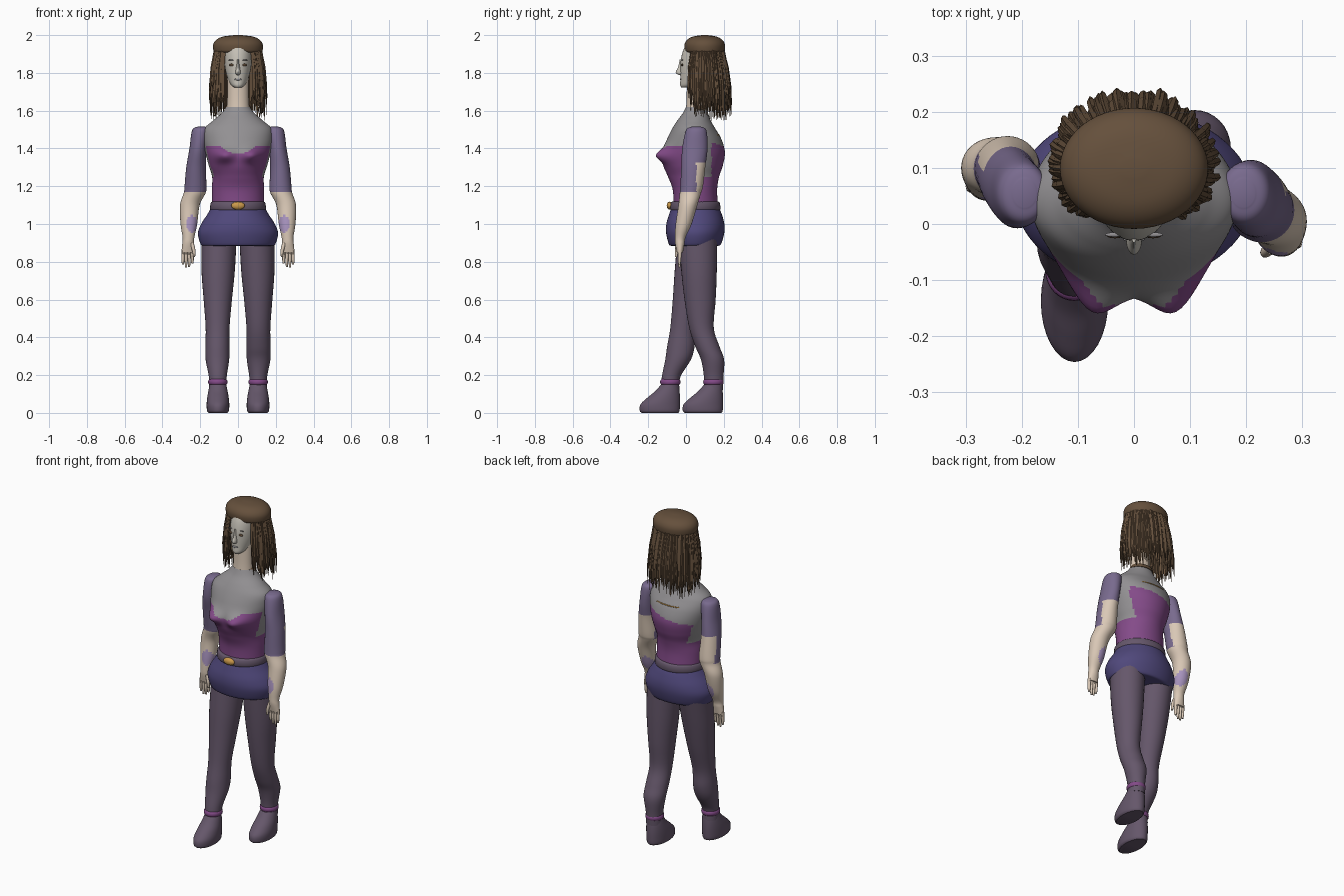
import bpy, math, random

random.seed(7)
old = bpy.data.objects.get("Cube")
if old:
    bpy.data.objects.remove(old, do_unlink=True)
parts = []


def material(name, r, g, b):
    m = bpy.data.materials.new(name)
    m.use_nodes = True
    m.diffuse_color = (r, g, b, 1)
    bsdf = next(n for n in m.node_tree.nodes if n.type == 'BSDF_PRINCIPLED')
    bsdf.inputs["Base Color"].default_value = (r, g, b, 1)
    return m


HAIR = material("hair_brown", .13, .08, .045)
SKIN = material("warm_skin", .70, .58, .47)
FACE = material("pale_face", .56, .53, .47)
GREY = material("top_grey", .29, .28, .29)
PLUM = material("bodice_plum", .23, .07, .25)
SLEEVE = material("sleeve_violet", .19, .145, .27)
SHORTS = material("shorts_indigo", .08, .065, .20)
LEGGING = material("legging_mauve", .13, .095, .145)
LAVENDER = material("lavender", .40, .30, .53)
GOLD = material("gold", .60, .32, .07)


def mesh_object(name, verts, faces, mats, rule=None):
    me = bpy.data.meshes.new(name)
    me.from_pydata(verts, [], faces)
    for m in mats:
        me.materials.append(m)
    if rule:
        for p in me.polygons:
            p.material_index = rule(*p.center)
    ob = bpy.data.objects.new(name, me)
    bpy.context.collection.objects.link(ob)
    parts.append(ob)
    return ob


def spline(a, b, c, d, t):
    return b + .5 * t * (c - a + t * (2*a - 5*b + 4*c - d + t * (3*(b - c) + d - a)))


def loft(name, rings, mats, rule=None, n=32, steps=5, tweak=None):
    """Smooth skin through rings given as (z, centre x, half width, front y, back y)."""
    rows = []
    for i in range(len(rings) - 1):
        ctrl = [rings[max(i - 1, 0)], rings[i], rings[i + 1], rings[min(i + 2, len(rings) - 1)]]
        rows += [[spline(*v, k / steps) for v in zip(*ctrl)] for k in range(steps)]
    rows.append(rings[-1])
    verts = []
    for z, cx, rx, front, back in rows:
        for k in range(n):
            a = math.tau * k / n
            p = (cx + rx * math.cos(a), (front + back) / 2 + (back - front) / 2 * math.sin(a), z)
            verts.append(tweak(*p) if tweak else p)
    faces = [(r*n + k, r*n + (k + 1) % n, (r + 1)*n + (k + 1) % n, (r + 1)*n + k)
             for r in range(len(rows) - 1) for k in range(n)]
    faces += [tuple(reversed(range(n))), tuple(range(len(verts) - n, len(verts)))]
    if rows[0][0] > rows[-1][0]:
        faces = [f[::-1] for f in faces]
    return mesh_object(name, verts, faces, mats, rule)


def ball(name, loc, scale, mat):
    bpy.ops.mesh.primitive_uv_sphere_add(segments=20, ring_count=12, location=loc)
    ob = bpy.context.object
    ob.name, ob.scale = name, scale
    ob.data.materials.append(mat)
    parts.append(ob)


# Torso: grey top with a sweetheart bodice and a bare-sided back panel
def bust(x, y, z):
    if y < 0:
        y -= .046 * math.exp(-((abs(x) - .075) / .05)**2 - ((z - 1.362) / .036)**2)
    return x, y, z


def torso_colour(x, y, z):
    neckline = 1.372 + .037 * min(1, abs(x) / .09)**2
    bodice = z < 1.25 or (y < -.015 and z < neckline) or (y > .135 and z < 1.40 + .2 * x)
    return 1 if bodice else 0


loft("torso", [(1.08, 0, .138, -.065, .17), (1.18, 0, .138, -.07, .165), (1.25, 0, .137, -.095, .175),
               (1.31, 0, .155, -.12, .195), (1.38, 0, .173, -.127, .206), (1.45, 0, .185, -.1, .187),
               (1.505, 0, .178, -.073, .155), (1.545, 0, .135, -.048, .132),
               (1.585, 0, .088, -.018, .118), (1.62, 0, .062, .0, .108)],
     [GREY, PLUM], torso_colour, 96, 9, bust)

# Thin gold chain across the upper back
chain = bpy.data.curves.new("back_chain", 'CURVE')
chain.dimensions, chain.bevel_depth = '3D', .003
chain.materials.append(GOLD)
line = chain.splines.new('POLY')
line.points.add(12)
for k, pt in enumerate(line.points):
    x = .08 - .0125 * k
    pt.co = (x, .035 + .142 * math.sqrt(1 - (x / .182)**2), 1.47, 1)
bpy.context.collection.objects.link(bpy.data.objects.new("back_chain", chain))

# Belt, buckle and shorts
loft("belt", [(1.072, 0, .143, -.08, .178), (1.08, 0, .148, -.085, .182),
              (1.11, 0, .145, -.083, .18), (1.118, 0, .138, -.075, .172)], [LEGGING], n=48, steps=2)
ball("belt_buckle", (0, -.086, 1.097), (.036, .016, .021), GOLD)
loft("shorts", [(.885, 0, .18, -.075, .165), (.892, 0, .197, -.09, .185), (.95, 0, .212, -.105, .202),
                (1.0, 0, .195, -.104, .203), (1.05, 0, .163, -.09, .19), (1.085, 0, .143, -.078, .175)],
     [SHORTS], n=64)

# Legs mid-stride, with ankle bands and soft shoes
depth = {-1: [(-.045, .165), (-.06, .125), (-.07, .09), (-.083, .05), (-.1, .045), (-.11, .025), (-.128, -.03), (-.132, -.035)],
         1: [(-.04, .165), (-.025, .163), (-.008, .157), (.017, .147), (.05, .178), (.08, .202), (.095, .198), (.093, .195)]}
shape = [(.93, .1, .093), (.75, .105, .088), (.6, .107, .075), (.45, .108, .063),
         (.35, .109, .064), (.28, .109, .062), (.19, .107, .047), (.12, .107, .046)]
for s, side in ((-1, "right"), (1, "left")):
    loft(side + "_leg", [(z, s * x, r, *d) for (z, x, r), d in zip(shape, depth[s])], [LEGGING])
    dy = 0 if s < 0 else .228
    loft(side + "_ankle_band", [(z, s * .107, .042 + b, -.128 + dy - b, -.038 + dy + b)
                                for z, b in ((.148, 0), (.155, .008), (.172, .008), (.18, 0))],
         [PLUM], steps=2)
    loft(side + "_shoe", [(z, s * .106, r, f + dy, b + dy) for z, r, f, b in (
        (0, .05, -.235, -.04), (.012, .058, -.245, -.034), (.045, .06, -.241, -.032),
        (.08, .057, -.205, -.032), (.115, .051, -.163, -.034), (.15, .044, -.132, -.038))], [LEGGING])

# Arms: sleeve is longer at the front than the back, lavender patch near the wrist
arm = [(1.515, .195, .02, .03, .08), (1.495, .198, .045, .0, .108), (1.4, .211, .046, -.02, .114),
       (1.3, .222, .052, -.025, .102), (1.2, .225, .058, -.03, .09), (1.165, .229, .058, -.033, .08),
       (1.1, .255, .052, -.04, .06), (1.0, .26, .044, -.055, .03), (.93, .262, .031, -.058, -.002),
       (.895, .264, .031, -.057, -.008), (.85, .266, .034, -.048, -.016)]


def swing(s, z):
    return 0 if s > 0 else .1 * min(1, max(0, (1.45 - z) / .38))


for s, side in ((-1, "right"), (1, "left")):
    def arm_colour(x, y, z, s=s):
        if ((abs(x) - .243) / .03)**2 + ((z - 1.0) / .045)**2 < 1:
            return 2
        behind = y - swing(s, z) > .055
        return 0 if z > (1.32 if behind else 1.17) else 1

    loft(side + "_arm", [(z, s * x, r, f + swing(s, z), b + swing(s, z)) for z, x, r, f, b in arm],
         [SLEEVE, SKIN, LAVENDER], arm_colour, 40, 8)
    y = -.032 + swing(s, .8)
    for k, tip in enumerate((.79, .773, .77, .785)):
        x = s * (.242 + .0165 * k)
        loft(f"{side}_finger_{k + 1}", [(.865, x, .0085, y - .011, y + .011), (.81, x, .008, y - .012, y + .006),
                                        (tip, x, .005, y - .008, y + .002)], [SKIN], n=10, steps=3)
    loft(side + "_thumb", [(.9, s * .245, .011, y - .022, y), (.86, s * .234, .009, y - .028, y - .008),
                           (.825, s * .232, .005, y - .026, y - .014)], [SKIN], n=10, steps=3)

# Neck, collar and head
loft("neck", [(1.59, 0, .062, -.002, .107), (1.66, 0, .057, .003, .1), (1.78, 0, .057, .005, .105)], [SKIN])
loft("collar", [(1.605, 0, .068, .02, .116), (1.612, 0, .07, .012, .118),
                (1.627, 0, .062, .012, .11)], [HAIR], steps=2)
loft("head", [(1.722, 0, .018, -.024, .03), (1.735, 0, .035, -.031, .06), (1.765, 0, .052, -.03, .11),
              (1.81, 0, .066, -.03, .15), (1.86, 0, .073, -.029, .175), (1.91, 0, .075, -.018, .18),
              (1.95, 0, .07, .0, .17)], [FACE])
loft("nose", [(1.872, 0, .005, -.033, 0), (1.83, 0, .01, -.042, 0), (1.803, 0, .014, -.055, 0),
              (1.792, 0, .012, -.044, 0), (1.787, 0, .006, -.03, 0)], [FACE], n=16, steps=3)
ball("lips", (0, -.027, 1.766), (.019, .006, .006), GREY)
for s, side in ((-1, "right"), (1, "left")):
    ball(side + "_eye", (s * .034, -.0205, 1.842), (.015, .005, .0065), HAIR)
    ball(side + "_brow", (s * .035, -.019, 1.868), (.017, .004, .0025), GREY)

# Hair: rounded crown and hanging tapered strands around the sides and back
loft("hair_crown", [(1.908, 0, .122, .004, .198), (1.918, 0, .13, -.006, .205), (1.95, 0, .131, -.008, .206),
                    (1.975, 0, .115, .006, .192), (1.992, 0, .08, .036, .162), (2.0, 0, .02, .085, .115)],
     [HAIR], n=48)
verts, faces = [], []
count = 250
for k in range(count):
    # angle is measured from straight back; the face stays uncovered
    a = (k / (count - 1) * 2 - 1) * 2.46 + random.uniform(-.02, .02)
    back = (1 + math.cos(a)) / 2
    ux, uy = math.sin(a), math.cos(a)
    layer = random.uniform(.88, .98)
    top = 1.935
    tip = 1.655 - .06 * back - .045 * abs(ux) + random.uniform(-.03, .06)
    flare = random.uniform(.0, .035)
    for t in (0, .35, .7, 1):
        w = (.0075, .0085, .0065, .0008)[round(t * 3)]
        z = top + (tip - top) * t
        grow = flare * t + .012 * math.sin(math.pi * t)
        cx = ux * (.126 * layer + grow)
        cy = .1 + uy * (.1 * layer + grow) + .02 * t * back
        for dx, dy in ((-w, 0), (0, -w), (w, 0), (0, w)):
            verts.append((cx + uy * dx + ux * dy * .6, cy - ux * dx + uy * dy * .6, z))
    b = len(verts) - 16
    faces += [(b + 4*r + q, b + 4*r + 4 + q, b + 4*r + 4 + (q + 1) % 4, b + 4*r + (q + 1) % 4)
              for r in range(3) for q in range(4)]
    faces += [(b, b + 1, b + 2, b + 3), (b + 15, b + 14, b + 13, b + 12)]
mesh_object("hair_strands", verts, faces, [HAIR])

# Smooth shading with sharp edges kept
bpy.ops.object.select_all(action='DESELECT')
for ob in parts:
    ob.select_set(True)
bpy.context.view_layer.objects.active = parts[0]
bpy.ops.object.shade_smooth_by_angle(angle=math.radians(40))
